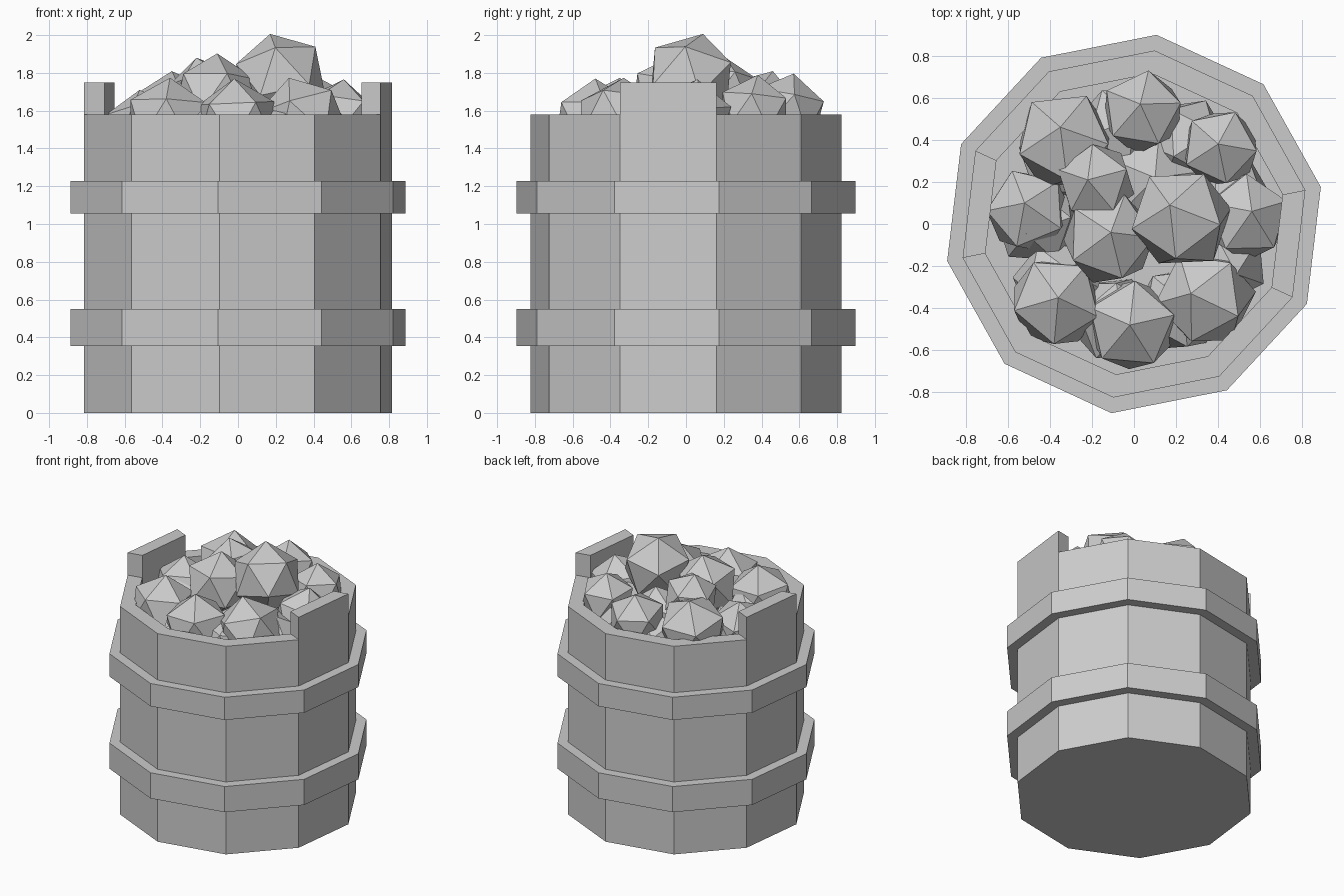
import bpy, bmesh, math, random
from mathutils import Vector, Matrix

if "Cube" in bpy.data.objects:
    bpy.data.objects.remove(bpy.data.objects["Cube"])

random.seed(4)
SIDES = 10
TURN = math.radians(11.2)


def finish(bm, name):
    bmesh.ops.recalc_face_normals(bm, faces=bm.faces[:])
    me = bpy.data.meshes.new(name)
    bm.to_mesh(me)
    bm.free()
    ob = bpy.data.objects.new(name, me)
    bpy.context.collection.objects.link(ob)
    return ob


def ring(bm, r, z):
    return [bm.verts.new((r * math.cos(TURN + i * math.tau / SIDES),
                          r * math.sin(TURN + i * math.tau / SIDES), z))
            for i in range(SIDES)]


def bridge(bm, a, b):
    return [bm.faces.new((a[i - 1], a[i], b[i], b[i - 1])) for i in range(SIDES)]


# Barrel body: outer wall, rim, inner wall, hidden inner floor
bm = bmesh.new()
loops = [ring(bm, r, z) for r, z in
         ((0.83, 0), (0.83, 1.58), (0.72, 1.58), (0.72, 1.35))]
bm.faces.new(loops[0])
bridge(bm, loops[0], loops[1])
rim = bridge(bm, loops[1], loops[2])
bridge(bm, loops[2], loops[3])
bm.faces.new(loops[3])
# Two opposite staves rise above the rim as handles
for f in (rim[0], rim[5]):
    top = bmesh.ops.extrude_discrete_faces(bm, faces=[f])["faces"][0]
    low = [v.co.copy() for v in top.verts]
    for v in top.verts:
        v.co.z = 1.75
    base = [bm.verts.new(c) for c in low]
    tv = list(top.verts)
    for i in range(4):
        bm.faces.new((base[i - 1], base[i], tv[i], tv[i - 1]))
bmesh.ops.remove_doubles(bm, verts=bm.verts[:], dist=1e-4)
finish(bm, "barrel_body")

# Hoops
for name, z0, z1 in (("lower_hoop", 0.355, 0.55), ("upper_hoop", 1.055, 1.228)):
    bm = bmesh.new()
    L = [ring(bm, r, z) for r, z in
         ((0.905, z0), (0.905, z1), (0.81, z1), (0.81, z0))]
    for i in range(4):
        bridge(bm, L[i - 1], L[i])
    finish(bm, name)


def rock(name, centre, r, apex, spin):
    """Icosahedron whose top corner sits over the apex x, y."""
    dx, dy = apex[0] - centre[0], apex[1] - centre[1]
    up = Vector((dx, dy, math.sqrt(max(r * r - dx * dx - dy * dy, 0.01))))
    rot = Vector((0, 0, 1)).rotation_difference(up).to_matrix().to_4x4()
    bm = bmesh.new()
    bmesh.ops.create_icosphere(
        bm, subdivisions=1, radius=r,
        matrix=Matrix.Translation(centre) @ rot @ Matrix.Rotation(math.radians(spin), 4, 'Z'))
    finish(bm, name)


# Visible heap of rocks: centre, radius, apex position, spin
heap = [
    ((0.04, 0.53, 1.59), 0.21, (0.03, 0.57), 80),
    ((-0.33, 0.39, 1.57), 0.25, (-0.35, 0.46), 60),
    ((-0.18, 0.20, 1.69), 0.195, (-0.22, 0.21), 90),
    ((-0.50, 0.06, 1.50), 0.215, (-0.52, 0.10), 40),
    ((-0.12, -0.07, 1.67), 0.235, (-0.11, -0.04), 70),
    ((0.225, 0.025, 1.768), 0.253, (0.17, 0.09), 55),
    ((0.41, 0.36, 1.59), 0.20, (0.40, 0.38), 65),
    ((0.53, 0.03, 1.55), 0.22, (0.56, 0.06), 20),
    ((0.34, -0.35, 1.54), 0.245, (0.27, -0.33), 45),
    ((-0.01, -0.48, 1.535), 0.235, (-0.02, -0.48), 85),
    ((-0.37, -0.37, 1.54), 0.235, (-0.36, -0.35), 50),
]
for i, args in enumerate(heap):
    rock("rock_%02d" % (i + 1), *args)

# Lower layer filling the gaps
for i in range(9):
    a = (i + 0.45) * math.tau / 9
    x, y = 0.46 * math.cos(a), 0.46 * math.sin(a)
    rock("under_rock_%02d" % (i + 1), (x, y, 1.44), 0.22,
         (x + random.uniform(-.08, .08), y + random.uniform(-.08, .08)),
         random.uniform(0, 72))
rock("under_rock_middle", (0.08, 0.2, 1.46), 0.25, (0.1, 0.22), 10)
